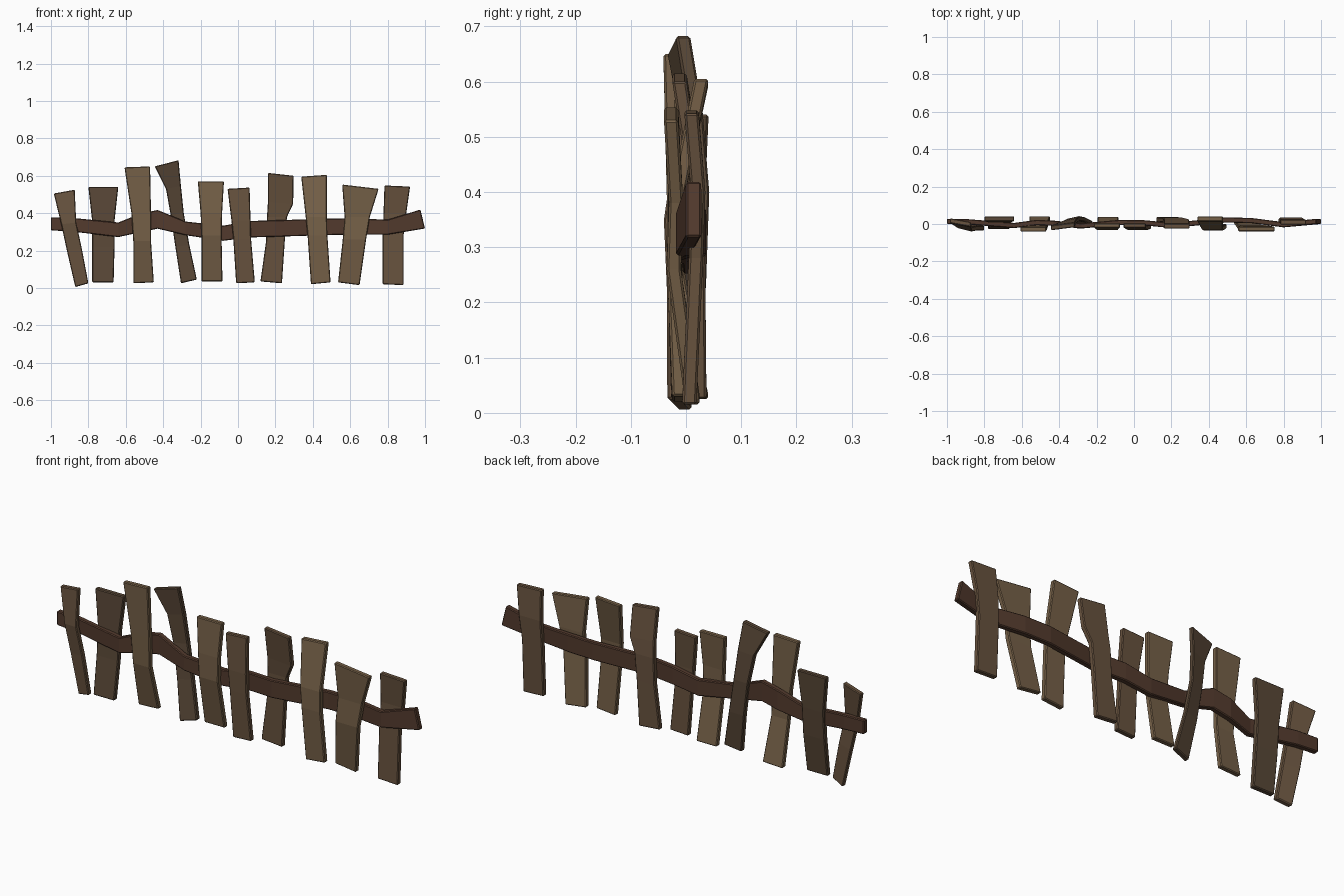
import bpy, bmesh

def material(name, rgb):
    m = bpy.data.materials.new(name)
    m.diffuse_color = (*rgb, 1)
    return m

LIGHT = material("light_wood", (0.18, 0.118, 0.064))
MID = material("mid_wood", (0.135, 0.084, 0.048))
DARK = material("dark_wood", (0.10, 0.064, 0.038))
RAIL = material("rail_wood", (0.085, 0.042, 0.026))

def loft(name, rings, mat):
    """Skin four-cornered rings into a closed board with chamfered edges."""
    bm = bmesh.new()
    vs = [[bm.verts.new(p) for p in r] for r in rings]
    for a, b in zip(vs, vs[1:]):
        for i in range(4):
            j = (i + 1) % 4
            bm.faces.new((a[i], a[j], b[j], b[i]))
    bm.faces.new(vs[0][::-1])
    bm.faces.new(vs[-1])
    bmesh.ops.recalc_face_normals(bm, faces=bm.faces)
    me = bpy.data.meshes.new(name)
    bm.to_mesh(me)
    bm.free()
    me.materials.append(mat)
    ob = bpy.data.objects.new(name, me)
    bpy.context.collection.objects.link(ob)
    bev = ob.modifiers.new("chamfer", 'BEVEL')
    bev.width = 0.004
    bev.segments = 1
    bev.limit_method = 'ANGLE'
    bev.angle_limit = 0.8
    return ob

def plank(n, mat, twist, sections, t=0.013):
    """Sections from bottom to top: x left, z left, x right, z right, y centre."""
    rings = []
    for xl, zl, xr, zr, y in sections:
        yl, yr = y - twist, y + twist
        rings.append([(xl, yl - t, zl), (xr, yr - t, zr), (xr, yr + t, zr), (xl, yl + t, zl)])
    loft(f"plank_{n:02d}", rings, mat)

# Upright planks, left to right
plank(1, MID, -0.010, [(-.87, .005, -.80, .025, -.012), (-.915, .20, -.835, .21, -.012),
                       (-.945, .34, -.865, .35, -.018), (-.985, .505, -.873, .525, .008)])
plank(2, DARK, 0, [(-.78, .03, -.665, .03, -.014), (-.78, .22, -.66, .22, .01),
                   (-.78, .36, -.66, .36, .02), (-.80, .54, -.64, .54, .028)])
plank(3, LIGHT, 0, [(-.56, .025, -.45, .03, .028), (-.56, .25, -.465, .25, -.018),
                    (-.57, .40, -.465, .40, -.022), (-.607, .645, -.47, .65, -.028)])
plank(4, DARK, .008, [(-.305, .025, -.22, .045, -.005), (-.335, .22, -.26, .23, .016),
                      (-.36, .39, -.29, .40, .022), (-.385, .53, -.305, .545, .01),
                      (-.445, .65, -.318, .683, -.013)])
plank(5, LIGHT, 0, [(-.195, .035, -.083, .035, .026), (-.195, .28, -.088, .28, -.02),
                    (-.20, .40, -.085, .40, -.02), (-.215, .57, -.075, .57, -.008)])
plank(6, MID, 0, [(-.01, .025, .09, .03, -.014), (-.025, .26, .07, .26, -.02),
                  (-.035, .36, .067, .36, -.02), (-.056, .53, .062, .537, -.008)])
plank(7, MID, 0, [(.12, .035, .235, .025, .024), (.15, .25, .25, .25, .022),
                  (.155, .38, .262, .38, .021), (.16, .46, .295, .45, .012),
                  (.16, .615, .297, .60, -.012)])
plank(8, LIGHT, 0, [(.39, .02, .495, .03, -.012), (.372, .28, .478, .28, -.022),
                    (.362, .38, .475, .38, -.018), (.338, .595, .475, .605, .028)])
plank(9, LIGHT, 0, [(.535, .03, .65, .015, .012), (.56, .26, .685, .26, -.022),
                    (.57, .38, .705, .38, -.018), (.557, .553, .752, .53, -.027)])
plank(10, MID, 0, [(.773, .02, .885, .015, .006), (.773, .28, .885, .28, .018),
                   (.778, .40, .90, .40, .022), (.783, .548, .92, .542, .01)])

# Warped cross rail weaving between the planks: x top, z top, x bottom, z bottom, y centre
path = [(-1, .378, -1, .308, .014), (-.89, .375, -.89, .302, .012), (-.64, .35, -.64, .272, -.008),
        (-.52, .398, -.52, .298, .008), (-.43, .417, -.43, .317, .004), (-.28, .355, -.28, .282, -.010),
        (-.08, .333, -.08, .252, .008), (.06, .358, .06, .27, .006), (.20, .362, .20, .274, -.008),
        (.49, .371, .49, .283, .022), (.63, .372, .63, .285, .018), (.80, .365, .80, .285, -.004),
        (.975, .419, 1, .318, .014)]
h = 0.014
loft("cross_rail", [[(xb, y - h, zb), (xt, y - h, zt), (xt, y + h, zt), (xb, y + h, zb)]
                    for xt, zt, xb, zb, y in path], RAIL)
